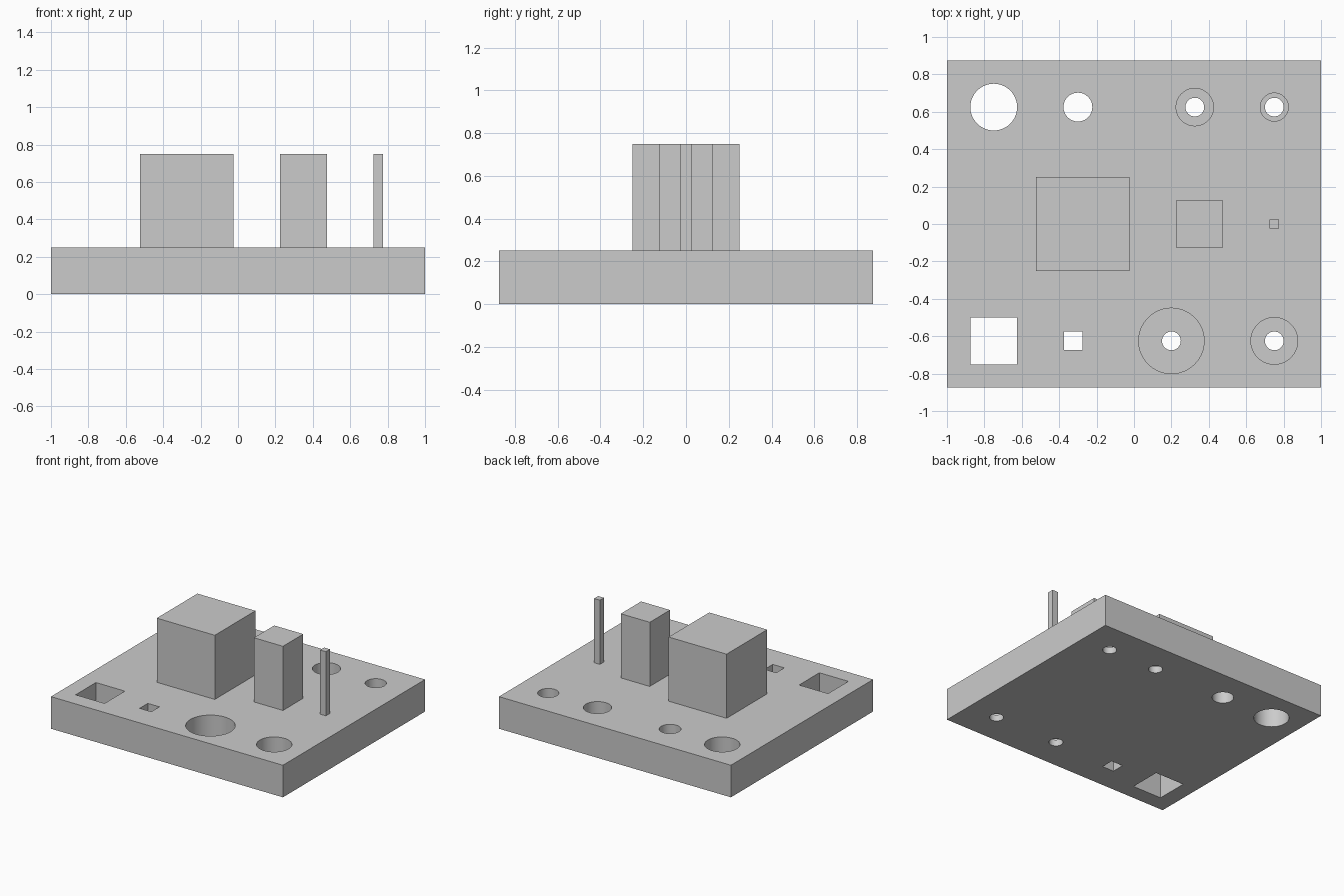
import bpy
import math

cube = bpy.data.objects.get("Cube")
if cube:
    bpy.data.objects.remove(cube, do_unlink=True)

GREY = (0.6, 0.6, 0.6, 1.0)
grey = bpy.data.materials.new("light grey")
grey.use_nodes = True
grey.diffuse_color = GREY
bsdf = next(n for n in grey.node_tree.nodes if n.type == "BSDF_PRINCIPLED")
bsdf.inputs["Base Color"].default_value = GREY

THICK = 0.25       # plate thickness
TOP = 0.75         # top of the posts
BORE_FLOOR = 0.05  # height of the counterbore floors
ROW = 0.625        # distance of the hole rows from the middle


def box(name, x, y, size_x, size_y, z0, z1):
    bpy.ops.mesh.primitive_cube_add(size=1, location=(x, y, (z0 + z1) / 2))
    obj = bpy.context.object
    obj.name = name
    obj.scale = (size_x, size_y, z1 - z0)
    bpy.ops.object.transform_apply(location=False, rotation=False, scale=True)
    obj.data.materials.append(grey)
    return obj


def cylinder(name, x, y, radius, z0, z1):
    bpy.ops.mesh.primitive_cylinder_add(
        vertices=64, radius=radius, depth=z1 - z0, location=(x, y, (z0 + z1) / 2))
    obj = bpy.context.object
    obj.name = name
    obj.data.materials.append(grey)
    return obj


def cut(target, cutter):
    cutter.hide_render = True
    mod = target.modifiers.new("cut", "BOOLEAN")
    mod.operation = "DIFFERENCE"
    mod.solver = "EXACT"
    mod.object = cutter
    bpy.ops.object.select_all(action="DESELECT")
    bpy.context.view_layer.objects.active = target
    target.select_set(True)
    bpy.ops.object.modifier_apply(modifier=mod.name)
    bpy.data.objects.remove(cutter, do_unlink=True)


# Base plate
plate = box("base_plate", 0, 0, 2.0, 1.75, 0, THICK)

# Square through holes
for x, side in ((-0.75, 0.25), (-0.325, 0.1)):
    cut(plate, box("square_cutter", x, -ROW, side, side, -0.1, THICK + 0.1))

# Plain round through holes
for x, radius in ((-0.75, 0.125), (-0.3, 0.077)):
    cut(plate, cylinder("round_cutter", x, ROW, radius, -0.1, THICK + 0.1))

# Counterbored holes: wide bore from above, narrow hole right through
for x, y, radius in ((0.325, ROW, 0.1), (0.75, ROW, 0.075),
                     (0.2, -ROW, 0.175), (0.75, -ROW, 0.125)):
    cut(plate, cylinder("bore_cutter", x, y, radius, BORE_FLOOR, THICK + 0.1))
    cut(plate, cylinder("pilot_cutter", x, y, 0.05, -0.1, THICK + 0.1))

bpy.ops.object.select_all(action="DESELECT")
bpy.context.view_layer.objects.active = plate
plate.select_set(True)
bpy.ops.object.shade_smooth_by_angle(angle=math.radians(30))

# Square posts standing on the plate
for name, x, side in (("large_post", -0.275, 0.5),
                      ("medium_post", 0.35, 0.25),
                      ("thin_post", 0.75, 0.05)):
    box(name, x, 0, side, side, THICK, TOP)
